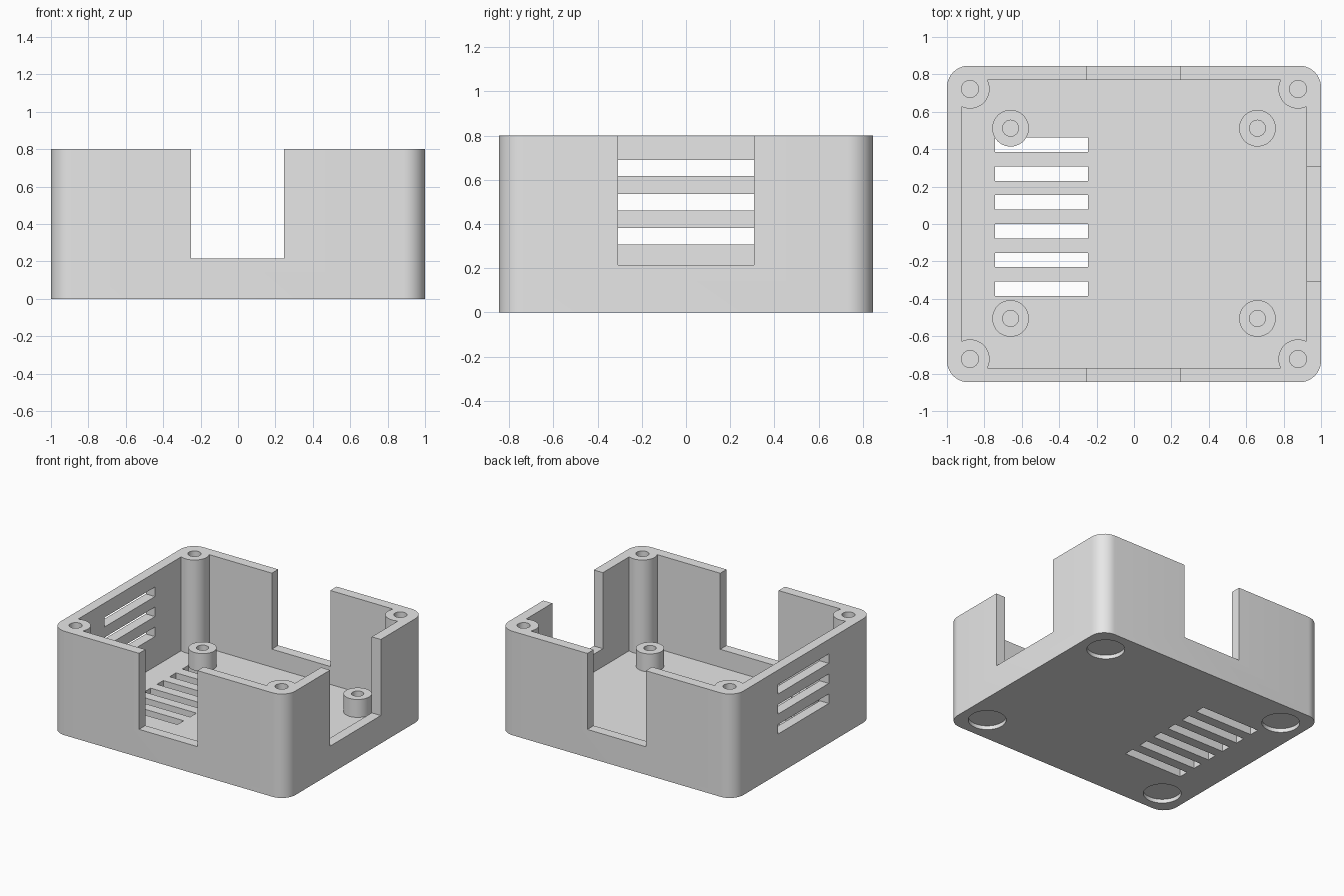
import bpy, bmesh, math

if "Cube" in bpy.data.objects:
    bpy.data.objects.remove(bpy.data.objects["Cube"])

HX, HY, H = 1.0, 0.846, 0.8          # outer half sizes and height
WALL, FLOOR, SILL = 0.077, 0.077, 0.215
POST_X, POST_Y, POST_R = 0.877, 0.722, 0.105

plastic = bpy.data.materials.new("grey_plastic")
plastic.diffuse_color = (0.8, 0.8, 0.8, 1)
plastic.use_nodes = True
plastic.node_tree.nodes["Principled BSDF"].inputs["Base Color"].default_value = plastic.diffuse_color


def prism(name, pts, z0, z1):
    """Extrude a counter-clockwise outline from z0 to z1."""
    bm = bmesh.new()
    face = bm.faces.new([bm.verts.new((x, y, z0)) for x, y in pts])
    ext = bmesh.ops.extrude_face_region(bm, geom=[face])
    for v in ext["geom"]:
        if isinstance(v, bmesh.types.BMVert):
            v.co.z = z1
    bmesh.ops.recalc_face_normals(bm, faces=bm.faces)
    me = bpy.data.meshes.new(name)
    bm.to_mesh(me)
    bm.free()
    me.materials.append(plastic)
    ob = bpy.data.objects.new(name, me)
    bpy.context.collection.objects.link(ob)
    return ob


def arc(cx, cy, r, a0, a1, n):
    return [(cx + r * math.cos(a0 + (a1 - a0) * i / n),
             cy + r * math.sin(a0 + (a1 - a0) * i / n)) for i in range(n + 1)]


def cylinder(name, x, y, r, z0, z1, n=40):
    return prism(name, arc(x, y, r, 0, math.tau, n)[:-1], z0, z1)


def box(name, x0, x1, y0, y1, z0, z1):
    return prism(name, [(x0, y0), (x1, y0), (x1, y1), (x0, y1)], z0, z1)


def cut(target, cutter):
    cutter.hide_render = True
    mod = target.modifiers.new("cut", "BOOLEAN")
    mod.operation, mod.solver, mod.object = "DIFFERENCE", "EXACT", cutter
    bpy.context.view_layer.objects.active = target
    bpy.ops.object.modifier_apply(modifier=mod.name)
    bpy.data.objects.remove(cutter)


def smooth(ob):
    bpy.ops.object.select_all(action="DESELECT")
    ob.select_set(True)
    bpy.context.view_layer.objects.active = ob
    bpy.ops.object.shade_smooth_by_angle(angle=math.radians(30))


# Outer case: rounded rectangle
R = 0.115
outline = []
for k, (sx, sy) in enumerate([(1, 1), (-1, 1), (-1, -1), (1, -1)]):
    a = k * math.pi / 2
    outline += arc(sx * (HX - R), sy * (HY - R), R, a, a + math.pi / 2, 10)
case = prism("case", outline, 0, H)

# Cavity outline leaves round screw posts standing in the corners
ix, iy = HX - WALL, HY - WALL
a_side = -math.acos((ix - POST_X) / POST_R)      # post meets the side wall
a_end = math.pi + math.asin((iy - POST_Y) / POST_R) * -1   # post meets the end wall
corner = arc(POST_X, POST_Y, POST_R, a_side, a_end - math.tau, 20)
cavity = corner + [(-x, y) for x, y in reversed(corner)]
cavity += [(-x, -y) for x, y in corner] + [(x, -y) for x, y in reversed(corner)]
cut(case, prism("cavity_cutter", cavity, FLOOR, H + 0.2))

# Openings in the front, back and right walls
cut(case, box("front_back_opening", -0.25, 0.247, -1, 1, SILL, H + 0.3))
cut(case, box("right_opening", 0.85, 1.2, -0.308, 0.308, SILL, H + 0.3))

# Vent slots in the floor and left wall
for i in range(6):
    y = -0.385 + i * 0.154
    cut(case, box("floor_vent", -0.744, -0.246, y, y + 0.077, -0.1, 0.15))
for i in range(3):
    z = 0.308 + i * 0.154
    cut(case, box("side_vent", -1.2, -0.8, -0.308, 0.308, z, z + 0.073))

# Screw holes in the posts and round foot recesses underneath
for sx in (-1, 1):
    for sy in (-1, 1):
        cut(case, cylinder("screw_hole", sx * POST_X, sy * POST_Y, 0.046, 0.1, H + 0.1, 24))
        cut(case, cylinder("foot_recess", sx * 0.8, sy * 0.646, 0.133, -0.1, 0.03))
smooth(case)

# Board standoffs with screw holes
for x in (-0.66, 0.66):
    for y in (-0.505, 0.512):
        so = cylinder("standoff", x, y, 0.098, FLOOR, SILL)
        cut(so, cylinder("standoff_hole", x, y, 0.043, FLOOR + 0.004, SILL + 0.1, 24))
        smooth(so)
